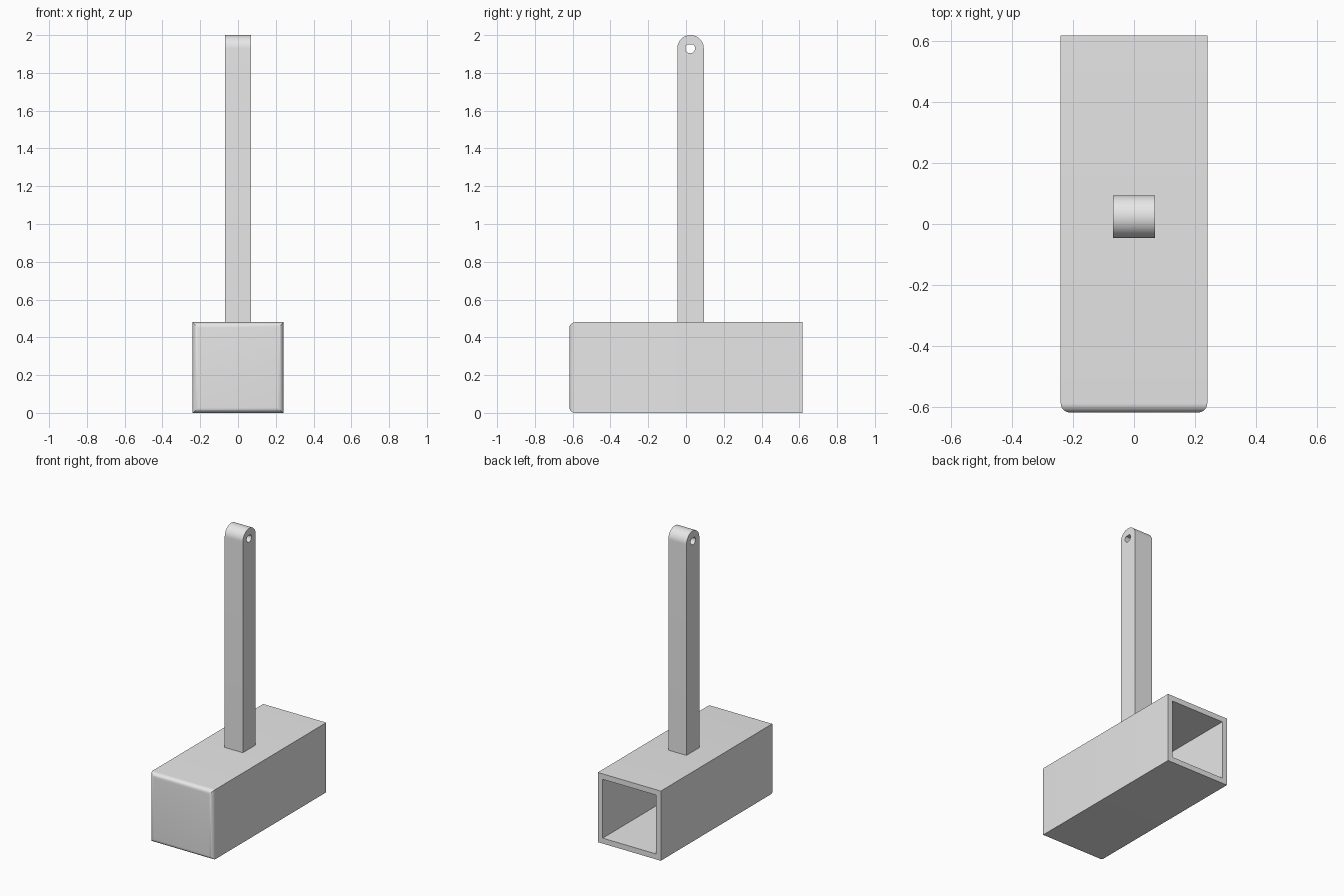
import bpy, bmesh, math
from mathutils import Matrix

cube = bpy.data.objects.get("Cube")
if cube:
    bpy.data.objects.remove(cube, do_unlink=True)

grey = bpy.data.materials.new("plain grey")
grey.use_nodes = True
colour = (0.8, 0.8, 0.8, 1)
grey.diffuse_color = colour
grey.node_tree.nodes["Principled BSDF"].inputs["Base Color"].default_value = colour


def finish(obj):
    """Weld, shade and colour one part."""
    bm = bmesh.new()
    bm.from_mesh(obj.data)
    bmesh.ops.remove_doubles(bm, verts=bm.verts, dist=0.0001)
    bmesh.ops.recalc_face_normals(bm, faces=bm.faces)
    bm.to_mesh(obj.data)
    bm.free()
    obj.data.materials.clear()
    obj.data.materials.append(grey)
    bpy.ops.object.select_all(action='DESELECT')
    obj.select_set(True)
    bpy.context.view_layer.objects.active = obj
    bpy.ops.object.shade_smooth_by_angle(angle=math.radians(30))


# Hammer head: square block, rounded striking face, hollow open back
width, length, wall, round_edge = 0.48, 1.234, 0.053, 0.03
bm = bmesh.new()
bmesh.ops.create_cube(bm, size=1, matrix=Matrix.Translation((0, 0, width / 2))
                      @ Matrix.Diagonal((width, length, width, 1)))
bm.normal_update()
back = max(bm.faces, key=lambda f: f.normal.y)
bmesh.ops.inset_region(bm, faces=[back], thickness=wall)
cavity = bmesh.ops.extrude_discrete_faces(bm, faces=[back])["faces"]
bmesh.ops.translate(bm, verts=cavity[0].verts, vec=(0, wall - length, 0))
front_edges = [e for e in bm.edges if all(v.co.y < -length / 2 + 0.001 for v in e.verts)]
bmesh.ops.bevel(bm, geom=front_edges, offset=round_edge, segments=8,
                profile=0.5, affect='EDGES')
mesh = bpy.data.meshes.new("hammer_head")
bm.to_mesh(mesh)
bm.free()
head = bpy.data.objects.new("hammer_head", mesh)
bpy.context.collection.objects.link(head)
finish(head)


# Handle: side outline with a round top and a flat-topped hanging hole
def arc(cy, cz, r, start, end, steps):
    angles = [math.radians(start + (end - start) * i / steps) for i in range(steps + 1)]
    return [(cy + r * math.cos(a), cz + r * math.sin(a)) for a in angles]


centre, half, top = 0.024, 0.07, 1.93
outline = [(centre - half, width), (centre + half, width)] + arc(centre, top, half, 0, 180, 32)
hole = arc(0.022, top, 0.026, 130, 410, 24)

curve = bpy.data.curves.new("handle_outline", 'CURVE')
curve.dimensions = '2D'
curve.fill_mode = 'BOTH'
curve.extrude = 0.069
for points in (outline, hole):
    spline = curve.splines.new('POLY')
    spline.points.add(len(points) - 1)
    for point, (y, z) in zip(spline.points, points):
        point.co = (y, z, 0, 1)
    spline.use_cyclic_u = True

# Stand the outline up in the side plane and turn it into a mesh
source = bpy.data.objects.new("handle_outline", curve)
bpy.context.collection.objects.link(source)
bpy.context.view_layer.update()
graph = bpy.context.evaluated_depsgraph_get()
mesh = bpy.data.meshes.new_from_object(source.evaluated_get(graph))
mesh.transform(Matrix(((0, 0, 1, 0), (1, 0, 0, 0), (0, 1, 0, 0), (0, 0, 0, 1))))
bpy.data.objects.remove(source, do_unlink=True)
handle = bpy.data.objects.new("handle", mesh)
bpy.context.collection.objects.link(handle)
finish(handle)
